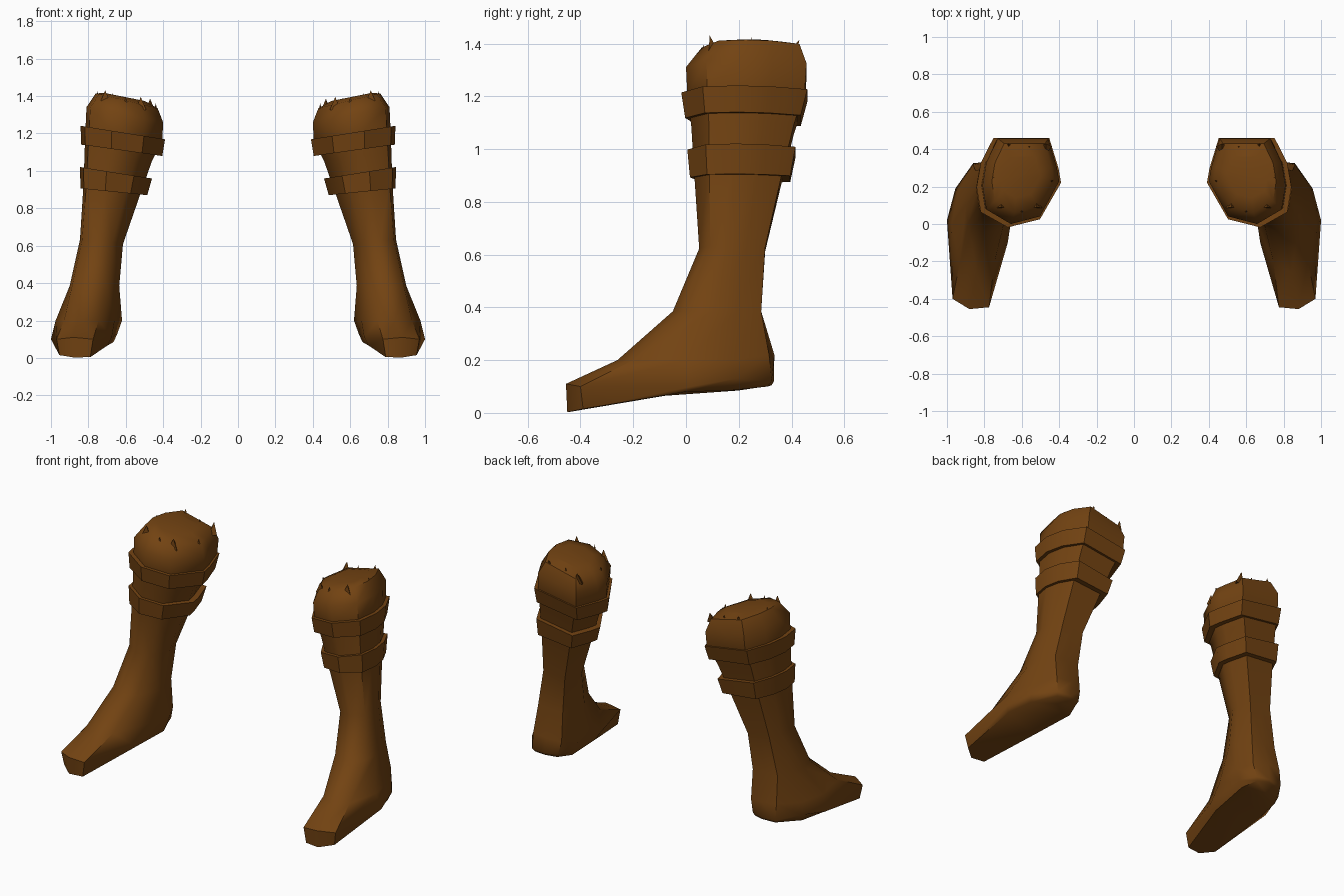
import bpy, bmesh
from mathutils import Vector

if "Cube" in bpy.data.objects:
    bpy.data.objects.remove(bpy.data.objects["Cube"])

brown = bpy.data.materials.new("brown leather")
brown.diffuse_color = (0.17, 0.056, 0.006, 1)
brown.use_nodes = True
brown.node_tree.nodes["Principled BSDF"].inputs["Base Color"].default_value = brown.diffuse_color

# Unit cross-section: front, outer side, back, inner side
SECTION = [(.63, 0), (.95, .17), (1, .45), (.95, .72), (.80, 1),
           (.47, 1), (.14, 1), (.03, .66), (0, .50), (.25, .09)]
N = len(SECTION)
CAP = [(0, 1, 9), (1, 2, 8, 9), (2, 3, 7, 8), (3, 4, 6, 7), (4, 5, 6)]


def ring(z, x0, x1, y0, y1, tilt):
    """Fit the cross-section to a box, rising towards the outer side."""
    return [(x0 + u * (x1 - x0), y0 + v * (y1 - y0), z + tilt * (u - .5) * (x1 - x0))
            for u, v in SECTION]


def finish(name, bm, angle):
    bmesh.ops.recalc_face_normals(bm, faces=bm.faces)
    mesh = bpy.data.meshes.new(name)
    bm.to_mesh(mesh)
    bm.free()
    mesh.materials.append(brown)
    ob = bpy.data.objects.new(name, mesh)
    bpy.context.collection.objects.link(ob)
    bpy.ops.object.select_all(action='DESELECT')
    ob.select_set(True)
    bpy.context.view_layer.objects.active = ob
    if angle:
        bpy.ops.object.shade_smooth_by_angle(angle=angle)
    ob.modifiers.new("pair", 'MIRROR').use_mirror_merge = False
    return ob


def loft(name, rings, closed, angle):
    bm = bmesh.new()
    rows = [[bm.verts.new(p) for p in r] for r in rings]
    pairs = list(zip(rows, rows[1:]))
    if closed:
        pairs.append((rows[-1], rows[0]))
    for a, b in pairs:
        for i in range(N):
            j = (i + 1) % N
            bm.faces.new((a[i], a[j], b[j], b[i]))
    if not closed:
        for row in (rows[0], rows[-1]):
            for f in CAP:
                bm.faces.new([row[i] for i in f])
    return finish(name, bm, angle)


# Foot: sole edge, widest line and instep
sole = [(.88, -.45, .003), (.955, -.39, .015), (.97, 0, .08), (.94, .17, .085), (.85, .31, .1),
        (.77, .325, .105), (.70, .30, .1), (.665, .20, .085), (.70, -.08, .065), (.79, -.44, .004)]
welt = [(.88, -.455, .11), (.97, -.40, .10), (1.0, .02, .10), (.955, .19, .13), (.86, .325, .12),
        (.77, .333, .12), (.69, .31, .12), (.645, .20, .13), (.675, -.10, .11), (.775, -.445, .10)]
instep = [(.84, -.26, .20), (.93, -.20, .20), (.975, 0, .20), (.94, .17, .20), (.86, .315, .22),
          (.76, .335, .22), (.67, .30, .20), (.62, .20, .20), (.66, 0, .20), (.745, -.20, .20)]

# Leg from ankle to rounded top
leg = [ring(.385, .635, .90, -.05, .285, 0),
       ring(.62, .615, .845, .05, .30, .1),
       ring(.92, .515, .825, .03, .37, .15),
       ring(1.08, .46, .82, .02, .41, .15),
       ring(1.20, .405, .815, .005, .45, .17),
       ring(1.30, .40, .81, 0, .457, .2),
       ring(1.375, .43, .76, .06, .43, .24),
       ring(1.395, .50, .71, .14, .36, .2)]
loft("boots", [sole, welt, instep] + leg, False, 0.85)


# Leather straps around the calf
def strap(name, top, bottom, t=.04):
    def shrink(r):
        z, x0, x1, y0, y1, k = r
        return (z, x0 + t, x1 - t, y0 + t, y1 - t, k)
    loft(name, [ring(*r) for r in (bottom, top, shrink(top), shrink(bottom))], True, 0.7)


strap("upper_straps", (1.205, .39, .842, -.018, .46, .16), (1.11, .405, .838, -.003, .435, .14))
strap("lower_straps", (.99, .46, .845, .005, .415, .16), (.888, .485, .842, .015, .395, .1))

# Small torn points around the top rim: x, y, height, width, lean in y
POINTS = [(.47, .40, 1.385, .03, .03), (.56, .405, 1.39, .018, .01), (.67, .40, 1.415, .03, .03),
          (.52, .10, 1.395, .03, -.01), (.60, .075, 1.395, .018, -.01), (.71, .10, 1.43, .03, -.01),
          (.44, .23, 1.36, .018, 0), (.75, .25, 1.425, .018, 0)]
bm = bmesh.new()
for x, y, z, w, lean in POINTS:
    tip = bm.verts.new((x, y + lean, z))
    s = 1 if lean >= 0 else -1
    base = [bm.verts.new(Vector((x + dx * w, y + s * dy * w, z - .07)))
            for dx, dy in ((-1, .5), (1, .5), (0, -1))]
    bm.faces.new(base)
    for i in range(3):
        bm.faces.new((base[i], base[(i + 1) % 3], tip))
finish("rim_points", bm, 0)
